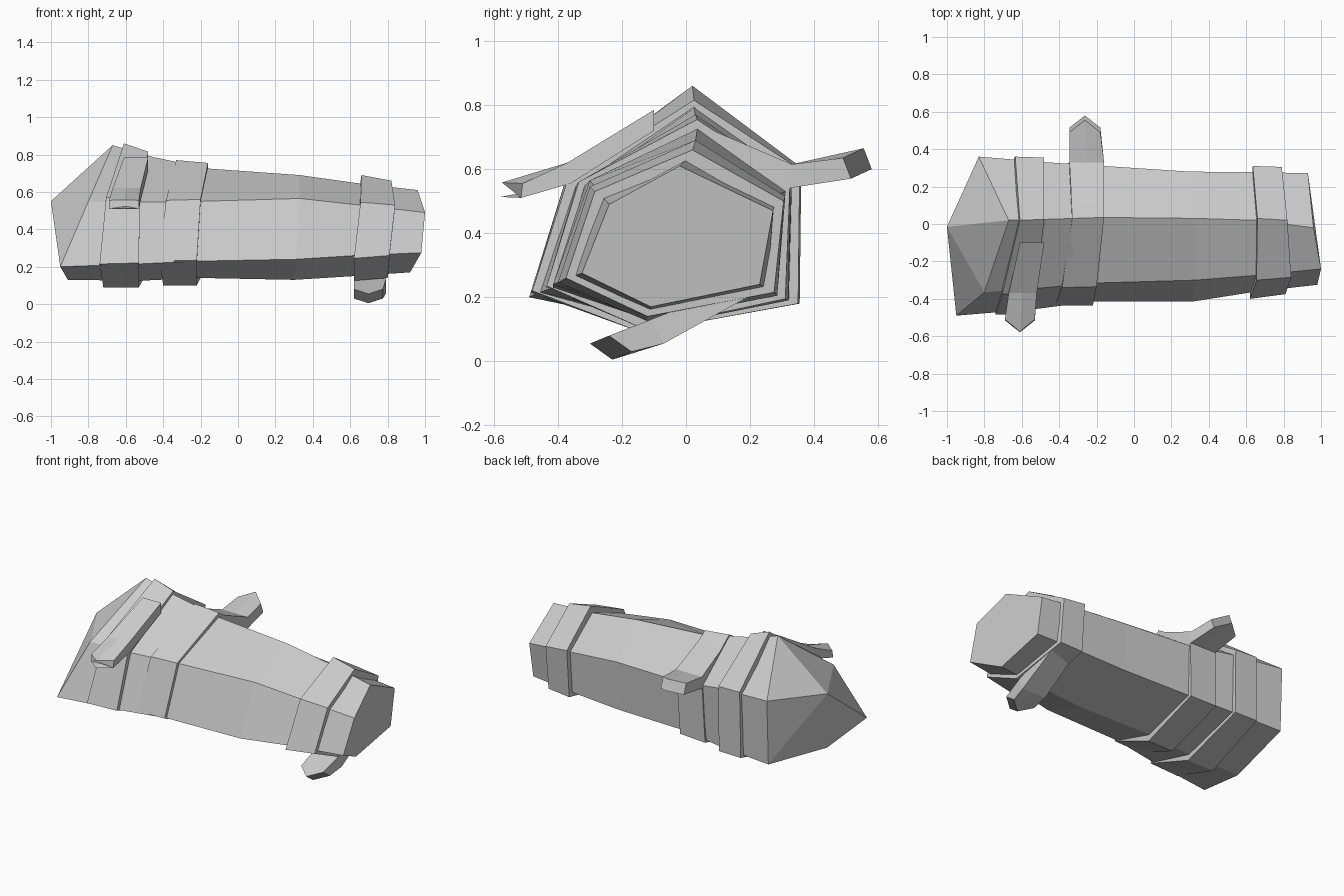
import bpy, bmesh
from mathutils import Vector

mat = bpy.data.materials.new("plain grey")
mat.diffuse_color = (0.6, 0.6, 0.6, 1)


def make_object(name, verts, faces):
    bm = bmesh.new()
    vs = [bm.verts.new(v) for v in verts]
    for f in faces:
        bm.faces.new([vs[i] for i in f])
    bmesh.ops.recalc_face_normals(bm, faces=bm.faces)
    mesh = bpy.data.meshes.new(name)
    bm.to_mesh(mesh)
    bm.free()
    mesh.materials.append(mat)
    bpy.context.collection.objects.link(bpy.data.objects.new(name, mesh))


def ring(xs, yz):
    return [Vector((x, y, z)) for x, (y, z) in zip(xs, yz)]


def loft(name, rings, tip=None):
    """Skin rings of equal size; close the first end with a flat cap or a tip."""
    n = len(rings[0])
    verts = [v for r in rings for v in r]
    faces = [[k * n + i, k * n + (i + 1) % n, (k + 1) * n + (i + 1) % n, (k + 1) * n + i]
             for k in range(len(rings) - 1) for i in range(n)]
    faces.append([(len(rings) - 1) * n + i for i in range(n)])
    if tip:
        verts.append(Vector(tip))
        faces += [[i, (i + 1) % n, len(verts) - 1] for i in range(n)]
    else:
        faces.append(list(range(n)))
    make_object(name, verts, faces)


# Six-sided body; corners run: ridge, front upper, front lower, keel, back lower, back upper
loft("body", [
    ring((-.67, -.80, -.95, -.91, -.83, -.83),
         [(.02, .85), (-.365, .55), (-.49, .20), (-.14, .13), (.345, .185), (.36, .60)]),
    ring((-.47, -.53, -.53, -.53, -.47, -.47),
         [(.025, .79), (-.345, .545), (-.455, .215), (-.13, .125), (.32, .195), (.33, .575)]),
    ring((-.16, -.19, -.22, -.20, -.18, -.16),
         [(.035, .725), (-.315, .55), (-.415, .23), (-.12, .14), (.285, .21), (.31, .53)]),
    ring((.33, .33, .31, .30, .30, .30),
         [(.03, .69), (-.30, .565), (-.415, .24), (-.12, .13), (.27, .21), (.28, .52)]),
    ring((.65, .65, .63, .62, .63, .63),
         [(.02, .645), (-.275, .53), (-.365, .26), (-.115, .15), (.255, .225), (.277, .495)]),
    ring((.96, 1.0, .98, .92, .93, .93),
         [(-.02, .61), (-.24, .49), (-.325, .275), (-.11, .17), (.23, .24), (.272, .47)]),
], tip=(-1, -.015, .55))

# Three wrapped bands
loft("large_band", [
    ring((-.61, -.705, -.74, -.72, -.64, -.635),
         [(.02, .86), (-.375, .57), (-.485, .215), (-.14, .09), (.355, .18), (.36, .605)]),
    ring((-.48, -.525, -.53, -.53, -.48, -.48),
         [(.025, .815), (-.37, .565), (-.48, .22), (-.14, .09), (.35, .18), (.355, .60)]),
])
loft("middle_band", [
    ring((-.33, -.385, -.42, -.40, -.36, -.345),
         [(.03, .77), (-.34, .555), (-.435, .23), (-.13, .10), (.32, .19), (.33, .565)]),
    ring((-.16, -.20, -.22, -.22, -.175, -.16),
         [(.035, .755), (-.335, .56), (-.435, .235), (-.13, .10), (.31, .195), (.325, .56)]),
])
loft("small_band", [
    ring((.66, .655, .62, .62, .635, .635),
         [(.03, .69), (-.30, .545), (-.40, .245), (-.12, .125), (.285, .205), (.31, .515)]),
    ring((.82, .84, .81, .80, .79, .79),
         [(.02, .66), (-.285, .53), (-.375, .26), (-.12, .14), (.275, .215), (.305, .50)]),
])


def tail(name, stations):
    """Loose strip with a pointed end. Station: x left, x right, top yz,
    bottom yz, and the offset of the middle line in yz."""
    rings = []
    for x0, x1, t, b, m in stations:
        xm = (x0 + x1) / 2
        rings.append([Vector(p) for p in (
            (x0, *t), (xm, t[0] + m[0], t[1] + m[1]), (x1, *t),
            (x1, *b), (xm, b[0] + m[0], b[1] + m[1]), (x0, *b))])
    loft(name, rings)


# Loose strip ends leaving the bands
tail("back_strip", [
    (-.33, -.16, (.05, .735), (.05, .66), (0, 0)),
    (-.345, -.16, (.33, .615), (.32, .54), (0, 0)),
    (-.345, -.18, (.49, .635), (.515, .57), (.065, .03))])
tail("front_strip", [
    (-.61, -.48, (-.10, .785), (-.10, .72), (0, 0)),
    (-.67, -.52, (-.37, .62), (-.36, .555), (0, 0)),
    (-.69, -.53, (-.51, .555), (-.515, .51), (-.065, .003))])
tail("bottom_strip", [
    (.635, .79, (.22, .26), (.22, .215), (0, 0)),
    (.62, .79, (-.11, .13), (-.07, .055), (0, 0)),
    (.62, .775, (-.24, .08), (-.17, .03), (-.06, -.025))])
